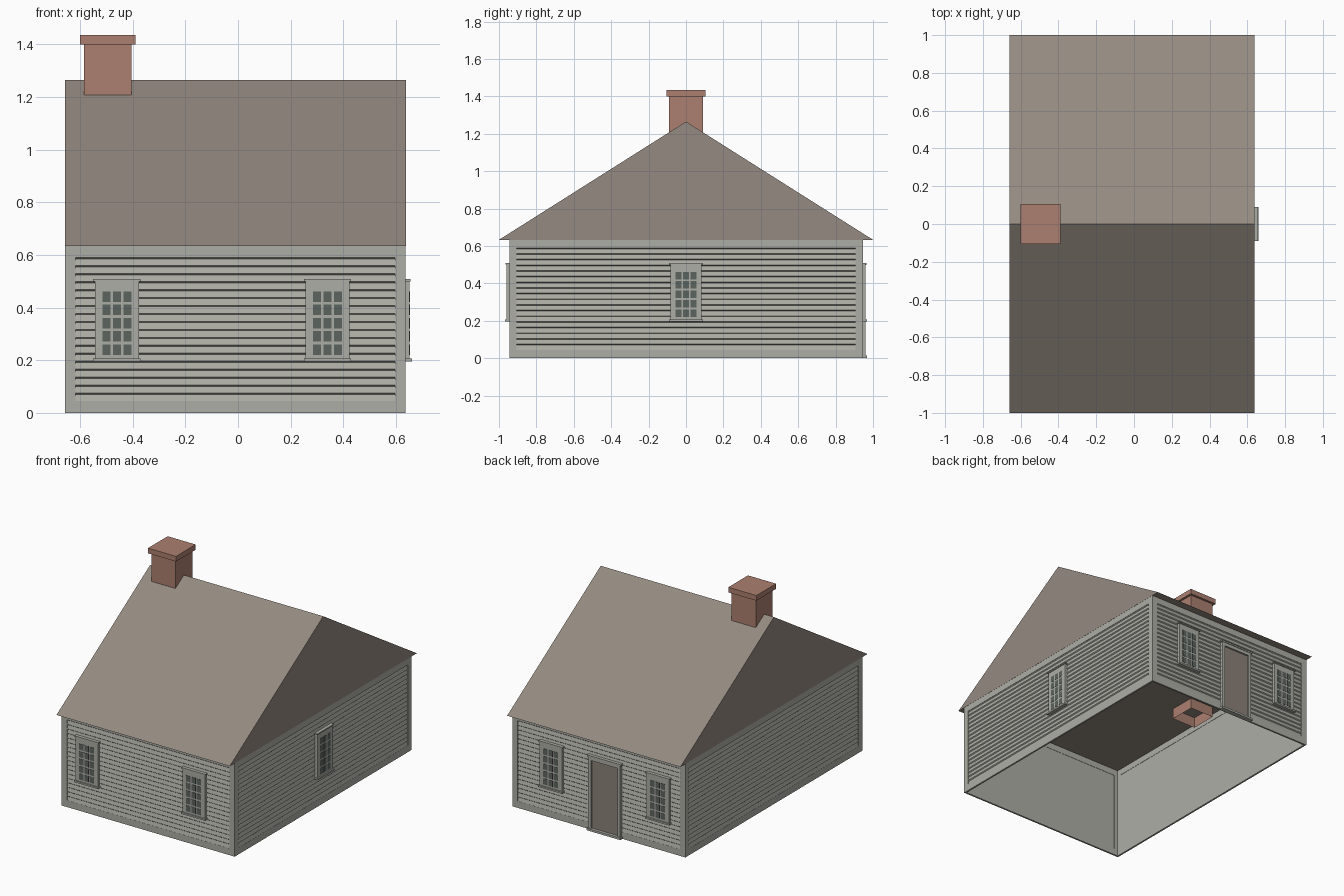
import bpy, bmesh, math
from mathutils import Matrix, Vector

if "Cube" in bpy.data.objects:
    bpy.data.objects.remove(bpy.data.objects["Cube"], do_unlink=True)


def material(name, srgb):
    lin = [((c / 255 + 0.055) / 1.055) ** 2.4 for c in srgb]
    m = bpy.data.materials.new(name)
    m.use_nodes = True
    m.diffuse_color = (*lin, 1)
    m.node_tree.nodes["Principled BSDF"].inputs["Base Color"].default_value = (*lin, 1)
    return m


SIDING = material("grey siding", (174, 174, 166))
ROOF = material("brown roof", (148, 138, 129))
BRICK = material("brick", (171, 128, 112))
GLASS = material("dark glass", (92, 101, 96))
DOOR = material("brown door", (140, 130, 121))

CX = -0.01            # house centre in x
HALF_X, HALF_Y = 0.647, 0.945
EAVE, RIDGE = 0.633, 1.265


def add_box(bm, lo, hi, open_bottom=False):
    lo, hi = Vector(lo), Vector(hi)
    size = hi - lo
    mat = Matrix.Translation((lo + hi) / 2) @ Matrix.Diagonal((*size, 1))
    verts = bmesh.ops.create_cube(bm, size=1, matrix=mat)["verts"]
    if open_bottom:
        faces = {f for v in verts for f in v.link_faces if f.normal.z < -0.5}
        bmesh.ops.delete(bm, geom=list(faces), context="FACES_ONLY")


def finish(bm, name, mat, matrix=None):
    if matrix:
        bm.transform(matrix)
    mesh = bpy.data.meshes.new(name)
    bm.to_mesh(mesh)
    bm.free()
    mesh.materials.append(mat)
    ob = bpy.data.objects.new(name, mesh)
    bpy.context.collection.objects.link(ob)
    return ob


def boxes(name, mat, items, matrix=None, open_bottom=False):
    bm = bmesh.new()
    for lo, hi in items:
        add_box(bm, lo, hi, open_bottom)
    return finish(bm, name, mat, matrix)


def siding(name, half, matrix):
    """Lapped boards: a sawtooth profile swept along the wall."""
    low, high, rows, lip = 0.045, 0.59, 18, 0.005
    step = (high - low) / rows
    bm = bmesh.new()
    points = []
    for i in range(rows):
        z = low + i * step
        points += [(0.001, z), (0.007, z + step - lip)]
    points.append((0.001, high))
    pairs = [[bm.verts.new((u, y, z)) for u in (-half, half)] for y, z in points]
    for (a, b), (d, c) in zip(pairs, pairs[1:]):
        bm.faces.new((a, b, c, d))
    finish(bm, name, SIDING, matrix)


def trim(name, half, matrix):
    """Corner boards, base board and top board framing the siding."""
    edge = half - 0.04
    back = 0.012
    boxes(name, SIDING, [
        ((-half, 0, 0), (-edge, back, EAVE)),
        ((edge, 0, 0), (half, back, EAVE)),
        ((-edge, 0, 0), (edge, back, 0.045)),
        ((-edge, 0, 0.59), (edge, back, EAVE)),
    ], matrix)


def window(name, u, matrix):
    place = matrix @ Matrix.Translation((u, 0, 0))
    boxes(name + "_casing", SIDING, [
        ((-0.083, -0.014, 0.2), (0.083, 0.008, 0.505)),
        ((-0.09, -0.019, 0.5), (0.09, 0.008, 0.508)),
        ((-0.09, -0.023, 0.196), (0.09, 0.008, 0.207)),
    ], place)
    panes = []
    for col in range(3):
        for row in range(5):
            x, z = (col - 1) * 0.04, 0.24 + row * 0.0505
            panes.append(((x - 0.0155, -0.0155, z - 0.02),
                          (x + 0.0155, -0.012, z + 0.02)))
    boxes(name + "_panes", GLASS, panes, place)


def door(name, u, matrix):
    place = matrix @ Matrix.Translation((u, 0, 0))
    boxes(name + "_casing", SIDING, [
        ((-0.12, -0.015, 0), (-0.1, 0.008, 0.5)),
        ((0.1, -0.015, 0), (0.12, 0.008, 0.5)),
        ((-0.1, -0.015, 0.475), (0.1, 0.008, 0.5)),
        ((-0.127, -0.019, 0.498), (0.127, 0.008, 0.508)),
        ((-0.127, -0.023, 0), (0.127, 0.008, 0.014)),
    ], place)
    boxes(name + "_panel", DOOR, [((-0.1, -0.003, 0.014), (0.1, 0.004, 0.475))], place)


# Wall shell, open below
inset = 0.01
bm = bmesh.new()
add_box(bm, (CX - HALF_X + inset, -HALF_Y + inset, 0),
        (CX + HALF_X - inset, HALF_Y - inset, EAVE - 0.001))
flat = [f for f in bm.faces if abs(f.normal.z) > 0.5]
bmesh.ops.delete(bm, geom=flat, context="FACES_ONLY")
finish(bm, "wall_shell", SIDING)

# Four walls: name, quarter turns, half length, distance from centre, window places
walls = [
    ("front", 0, HALF_X, HALF_Y, (-0.45, 0.35)),
    ("left", 1, HALF_Y, HALF_X, (0,)),
    ("back", 2, HALF_X, HALF_Y, (-0.35, 0.45)),
    ("right", 3, HALF_Y, HALF_X, ()),
]
for name, turns, half, dist, places in walls:
    matrix = (Matrix.Translation((CX, 0, 0))
              @ Matrix.Rotation(turns * math.pi / 2, 4, "Z")
              @ Matrix.Translation((0, -dist, 0)))
    siding(name + "_siding", half - 0.04, matrix)
    trim(name + "_trim", half, matrix)
    for i, u in enumerate(places):
        window(f"{name}_window_{i + 1}", u, matrix)
    if name == "back":
        door("back_door", 0.05, matrix)

# Gable roof: closed triangular prism whose base is the ceiling
bm = bmesh.new()
profile = [bm.verts.new((CX - HALF_X - 0.001, y, z))
           for y, z in ((-1, EAVE), (1, EAVE), (0, RIDGE))]
end = bm.faces.new(profile)
swept = bmesh.ops.extrude_face_region(bm, geom=[end], use_keep_orig=True)["geom"]
moved = [g for g in swept if isinstance(g, bmesh.types.BMVert)]
bmesh.ops.translate(bm, verts=moved, vec=(2 * HALF_X + 0.002, 0, 0))
bmesh.ops.recalc_face_normals(bm, faces=bm.faces)
finish(bm, "roof", ROOF)

# Chimney, open below the ceiling, with a wider cap
CH = -0.495
boxes("chimney_shaft", BRICK, [((CH - 0.09, -0.09, 0.56), (CH + 0.09, 0.09, 1.405))],
      open_bottom=True)
boxes("chimney_cap", BRICK, [((CH - 0.105, -0.105, 1.4), (CH + 0.105, 0.105, 1.435))])
